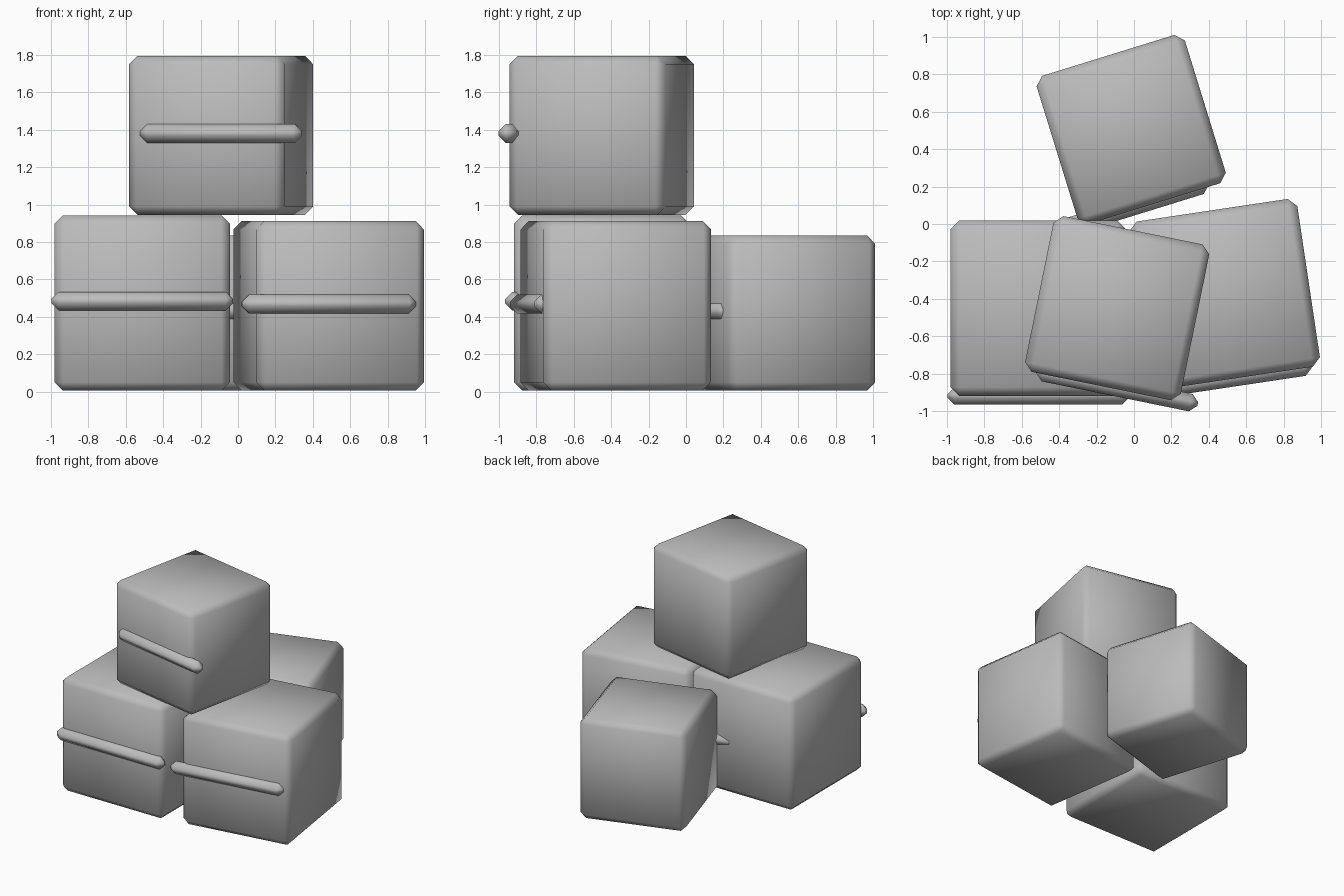
import bpy
import math

if "Cube" in bpy.data.objects:
    bpy.data.objects.remove(bpy.data.objects["Cube"], do_unlink=True)

# One plain grey for everything
grey = bpy.data.materials.new("plain grey")
grey.use_nodes = True
colour = (0.5, 0.5, 0.5, 1)
grey.diffuse_color = colour
grey.node_tree.nodes["Principled BSDF"].inputs["Base Color"].default_value = colour


def chamfered_block(name, centre, size, turn, bevel):
    """Block with single-cut chamfers, shaded smooth all over."""
    bpy.ops.mesh.primitive_cube_add(size=1, location=centre,
                                    rotation=(0, 0, math.radians(turn)))
    block = bpy.context.object
    block.name = name
    block.scale = size
    bpy.ops.object.transform_apply(location=False, rotation=False, scale=True)
    mod = block.modifiers.new("chamfer", 'BEVEL')
    mod.width = bevel
    mod.segments = 1
    mod.limit_method = 'NONE'
    block.data.materials.append(grey)
    bpy.ops.object.shade_smooth()
    return block


def crate(name, x, y, bottom, size, turn):
    """Crate with a strap that sits straight in front of its centre."""
    z = bottom + size / 2
    chamfered_block(name, (x, y, z), (size, size, size), turn, 0.045)
    chamfered_block(name + "_strap", (x, y - size / 2, z + 0.01),
                    (size * 1.035, 0.095, 0.1), turn, 0.038)


# Three crates on the ground and one stacked on top
crate("left_crate", -0.512, -0.45, 0.005, 0.937, 0)
crate("right_crate", 0.485, -0.375, 0.005, 0.907, 8.5)
crate("back_crate", -0.015, 0.505, 0.005, 0.83, 17.2)
crate("top_crate", -0.09, -0.45, 0.945, 0.85, -11.5)
